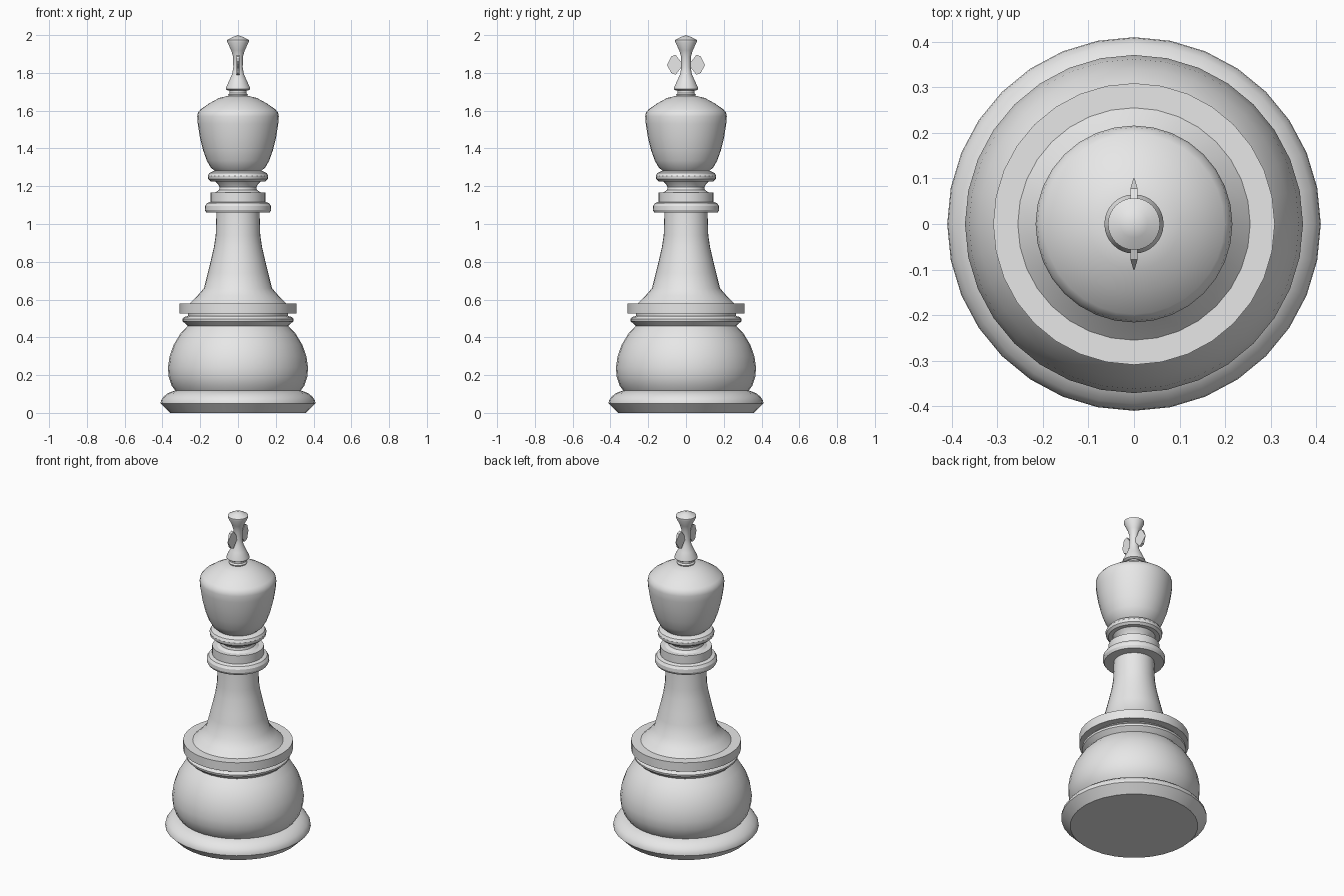
import bpy, bmesh, math

cube = bpy.data.objects.get("Cube")
if cube:
    bpy.data.objects.remove(cube, do_unlink=True)

grey = bpy.data.materials.new("plain_grey")
grey.use_nodes = True
grey.diffuse_color = (0.8, 0.8, 0.8, 1)
grey.node_tree.nodes["Principled BSDF"].inputs["Base Color"].default_value = (0.8, 0.8, 0.8, 1)

SIDES = 32


def finish(name, bm, smooth=True):
    bmesh.ops.recalc_face_normals(bm, faces=bm.faces)
    mesh = bpy.data.meshes.new(name)
    bm.to_mesh(mesh)
    bm.free()
    mesh.materials.append(grey)
    obj = bpy.data.objects.new(name, mesh)
    bpy.context.collection.objects.link(obj)
    if smooth:
        bpy.ops.object.select_all(action='DESELECT')
        obj.select_set(True)
        bpy.context.view_layer.objects.active = obj
        bpy.ops.object.shade_smooth_by_angle(angle=math.radians(30))
    return obj


def turned(name, profile):
    """Lathe (radius, height) points about the z axis and close both ends."""
    bm = bmesh.new()
    rings = []
    for r, z in profile:
        rings.append([bm.verts.new((r * math.cos(math.tau * i / SIDES),
                                    r * math.sin(math.tau * i / SIDES), z))
                      for i in range(SIDES)])
    for low, high in zip(rings, rings[1:]):
        for i in range(SIDES):
            j = (i + 1) % SIDES
            bm.faces.new((low[i], low[j], high[j], high[i]))
    bm.faces.new(rings[0])
    bm.faces.new(rings[-1])
    bmesh.ops.remove_doubles(bm, verts=bm.verts, dist=0.0002)
    return finish(name, bm)


# Foot and rounded body
turned("foot", [(0.36, 0), (0.41, 0.05), (0.408, 0.065), (0.395, 0.085),
                (0.37, 0.105), (0.33, 0.12)])
turned("bulb_body", [(0.33, 0.115), (0.352, 0.145), (0.367, 0.19), (0.371, 0.24),
                     (0.362, 0.3), (0.341, 0.36), (0.305, 0.42), (0.265, 0.462)])
turned("body_ring", [(0.265, 0.46), (0.293, 0.485), (0.295, 0.497),
                     (0.285, 0.508), (0.265, 0.513), (0.265, 0.526)])
turned("collar_disc", [(0.309, 0.525), (0.309, 0.58)])

# Flared stem
turned("stem", [(0.255, 0.58), (0.215, 0.62), (0.18, 0.66), (0.16, 0.74),
                (0.143, 0.81), (0.127, 0.88), (0.118, 0.94), (0.114, 1.065)])

# Collars under the head
turned("lower_collar", [(0.168, 1.06), (0.176, 1.075), (0.175, 1.095),
                        (0.165, 1.11), (0.145, 1.117)])
turned("collar_step", [(0.145, 1.115), (0.145, 1.168)])
turned("neck", [(0.118, 1.168), (0.1, 1.18), (0.097, 1.195), (0.105, 1.21), (0.12, 1.226)])
turned("upper_collar", [(0.145, 1.226), (0.158, 1.238), (0.16, 1.255),
                        (0.152, 1.27), (0.13, 1.28)])

# Head with a sloped cap
turned("head", [(0.12, 1.278), (0.145, 1.3), (0.165, 1.335), (0.185, 1.39), (0.202, 1.46),
                (0.213, 1.53), (0.216, 1.57), (0.212, 1.59), (0.198, 1.607),
                (0.15, 1.64), (0.1, 1.667), (0.055, 1.678)])

# Finial: ring, then a waisted post with a pointed top
turned("finial_ring", [(0.048, 1.675), (0.052, 1.685), (0.045, 1.693), (0.045, 1.71)])
turned("finial_post", [(0.055, 1.708), (0.065, 1.714), (0.063, 1.724), (0.046, 1.76),
                       (0.03, 1.797), (0.025, 1.83), (0.026, 1.885), (0.036, 1.92),
                       (0.057, 1.963), (0.057, 1.974), (0.03, 1.989), (0, 2.0)])

# Thin arms of the cross, tapering to a sharp outer edge
ARM = [(0.015, 1.83), (0.028, 1.825), (0.055, 1.79), (0.078, 1.8),
       (0.101, 1.842), (0.078, 1.888), (0.055, 1.896), (0.028, 1.86), (0.015, 1.855)]
for side, label in ((1, "back"), (-1, "front")):
    bm = bmesh.new()
    sheets = []
    for s in (1, -1):
        sheets.append([bm.verts.new((s * min(0.008, 0.001 + 0.3 * (0.101 - y)), side * y, z))
                       for y, z in ARM])
        bm.faces.new(sheets[-1])
    n = len(ARM)
    for i in range(n):
        j = (i + 1) % n
        bm.faces.new((sheets[0][i], sheets[0][j], sheets[1][j], sheets[1][i]))
    finish(label + "_cross_arm", bm, smooth=False)
